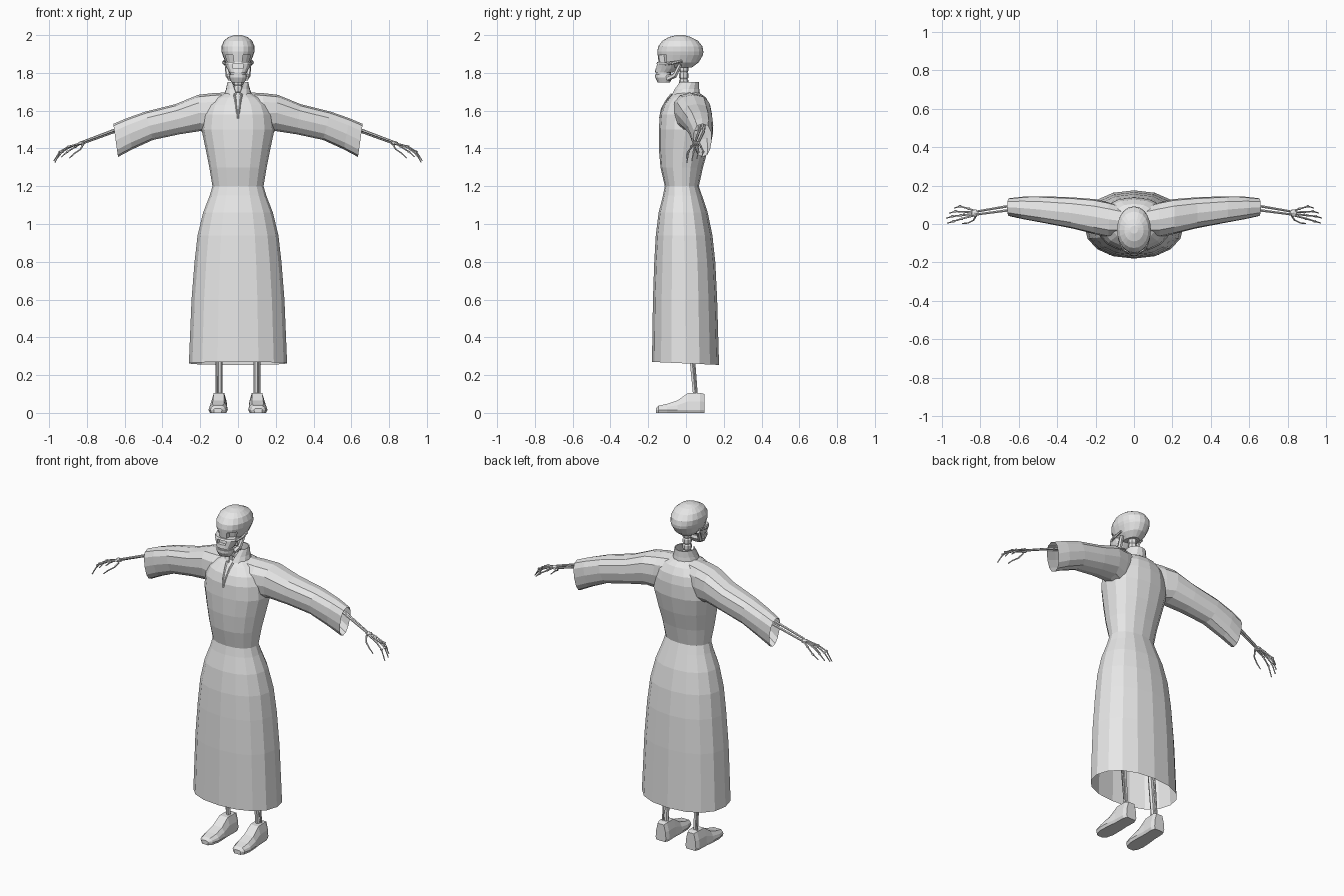
import bpy, bmesh, math
from mathutils import Vector

grey = bpy.data.materials.new("plain grey")
grey.diffuse_color = (0.8, 0.8, 0.8, 1)


def finish(bm, name, thickness=0):
    bmesh.ops.recalc_face_normals(bm, faces=bm.faces)
    me = bpy.data.meshes.new(name)
    bm.to_mesh(me)
    bm.free()
    me.materials.append(grey)
    ob = bpy.data.objects.new(name, me)
    bpy.context.collection.objects.link(ob)
    if thickness:
        mod = ob.modifiers.new("thickness", 'SOLIDIFY')
        mod.thickness = thickness
    return ob


def ring(z, hw, yf, yb, n=16, p=2.2, start=0.0):
    """Rounded outline at height z, from the centre front around."""
    pts = []
    for i in range(n):
        a = start + (2 * math.pi - 2 * start) * i / ((n - 1) if start else n)
        s, c = math.sin(a), math.cos(a)
        x = hw * math.copysign(abs(s) ** (2 / p), s)
        y = (yf + yb) / 2 - (yb - yf) / 2 * math.copysign(abs(c) ** (2 / p), c)
        pts.append(Vector((x, y, z)))
    return pts


def loft(bm, rings, closed=True, caps=False):
    vs = [[bm.verts.new(p) for p in r] for r in rings]
    n = len(vs[0])
    for a, b in zip(vs, vs[1:]):
        for i in range(n if closed else n - 1):
            j = (i + 1) % n
            bm.faces.new((a[i], a[j], b[j], b[i]))
    if caps:
        bm.faces.new(vs[0])
        bm.faces.new(vs[-1])


def rod(bm, pts, r0, r1=None, n=6):
    """Tapered bone along a few points."""
    pts = [Vector(p) for p in pts]
    r1 = r0 if r1 is None else r1
    rings = []
    for i, p in enumerate(pts):
        d = (pts[min(i + 1, len(pts) - 1)] - pts[max(i - 1, 0)]).normalized()
        u = d.cross(Vector((0, 1, 0.01))).normalized()
        v = d.cross(u)
        r = r0 + (r1 - r0) * i / (len(pts) - 1)
        rings.append([p + r * (u * math.cos(2 * math.pi * k / n) +
                               v * math.sin(2 * math.pi * k / n)) for k in range(n)])
    loft(bm, rings, caps=True)


def hollow(bm, test, inset, depth):
    """Sink the front faces that pass the test."""
    faces = [f for f in bm.faces if test(f.calc_center_median())]
    bmesh.ops.inset_region(bm, faces=faces, thickness=inset)
    for v in {v for f in faces for v in f.verts}:
        v.co.y += depth


# Robe body: skirt, waist and chest, open at hem and neck
body = [(0.27, 0.26, -0.18, 0.175), (0.60, 0.246, -0.175, 0.165),
        (0.80, 0.23, -0.168, 0.155), (0.94, 0.214, -0.16, 0.14),
        (1.06, 0.185, -0.145, 0.115), (1.15, 0.15, -0.122, 0.085),
        (1.20, 0.135, -0.112, 0.068), (1.30, 0.152, -0.135, 0.09),
        (1.40, 0.172, -0.144, 0.118), (1.50, 0.193, -0.144, 0.138),
        (1.58, 0.185, -0.138, 0.138), (1.63, 0.165, -0.12, 0.128),
        (1.67, 0.12, -0.088, 0.105), (1.695, 0.065, -0.06, 0.07)]
rings = [ring(*b) for b in body]
for p in rings[0]:
    p.z -= 0.045 * (p.y + 0.18)
bm = bmesh.new()
loft(bm, rings)
finish(bm, "robe_body")

# Standing collar with a V opening
bm = bmesh.new()
loft(bm, [ring(1.68, 0.076, -0.078, 0.075, 13, 2, 0.1),
          ring(1.715, 0.064, -0.062, 0.07, 13, 2, 0.3),
          ring(1.752, 0.056, -0.042, 0.068, 13, 2, 0.6)], closed=False)
finish(bm, "collar", 0.006)

# Neck slit edges on the chest
bm = bmesh.new()
for s in (-1, 1):
    rod(bm, [(s * 0.02, -0.076, 1.688), (s * 0.014, -0.1, 1.66),
             (s * 0.008, -0.129, 1.61), (s * 0.002, -0.14, 1.56)], 0.006, 0.003, 4)
finish(bm, "neck_slit")

# Sleeve sections: top x, top z, bottom x, bottom z, front y, back y
sleeve = [(0.05, 1.697, 0.10, 1.47, -0.07, 0.10), (0.13, 1.693, 0.15, 1.48, -0.075, 0.122),
          (0.21, 1.684, 0.20, 1.492, -0.06, 0.137), (0.33, 1.635, 0.31, 1.475, -0.03, 0.145),
          (0.49, 1.595, 0.45, 1.445, 0.0, 0.15), (0.59, 1.56, 0.56, 1.395, 0.02, 0.147),
          (0.66, 1.53, 0.635, 1.355, 0.037, 0.138)]


def sleeve_ring(s, xt, zt, xb, zb, yf, yb, n=12):
    out = []
    for q in ring(0, 1, -1, 1, n, 2.4):
        t = (1 + q.x) / 2
        # the lower edge is narrower than the top
        w = (yb - yf) / 2 * q.y * (0.85 + 0.15 * t)
        out.append(Vector((s * (xb + (xt - xb) * t), (yf + yb) / 2 + w, zb + (zt - zb) * t)))
    return out


for s, side in ((-1, "right"), (1, "left")):
    bm = bmesh.new()
    loft(bm, [sleeve_ring(s, *q) for q in sleeve])
    finish(bm, side + "_sleeve")

    # Forearm bones
    bm = bmesh.new()
    for dy, dz in ((-0.011, 0.004), (0.011, -0.004)):
        rod(bm, [(s * 0.45, 0.088 + dy, 1.55 + dz), (s * 0.65, 0.083 + dy, 1.495 + dz),
                 (s * 0.82, 0.057 + dy * 0.7, 1.432 + dz)], 0.009, 0.006)
    finish(bm, side + "_forearm")

    # Hand: wrist, four fingers and thumb
    bm = bmesh.new()
    wrist = bmesh.ops.create_icosphere(bm, subdivisions=1, radius=0.018)["verts"]
    for v in wrist:
        v.co = Vector((s * 0.828 + v.co.x * 1.2, 0.057 + v.co.y * 1.2, 1.428 + v.co.z * 0.7))
    for i, reach in enumerate((0.97, 0.975, 0.96, 0.935)):
        y, k = 0.005 + 0.026 * i, reach - 0.97
        path = [(s * 0.83, 0.045 + 0.008 * i, 1.428), (s * (0.895 + k), 0.028 + 0.017 * i, 1.41),
                (s * (0.94 + k), y + 0.009, 1.382), (s * reach, y, 1.325 + 0.01 * i)]
        rod(bm, path, 0.0055, 0.003, 5)
        for q in path[1:3]:
            rod(bm, [(q[0] - s * 0.005, q[1], q[2] + 0.002),
                     (q[0] + s * 0.005, q[1], q[2] - 0.002)], 0.0065, n=5)
    rod(bm, [(s * 0.82, 0.045, 1.42), (s * 0.835, 0.02, 1.395),
             (s * 0.865, 0.005, 1.375), (s * 0.893, 0.003, 1.348)], 0.005, 0.003, 5)
    finish(bm, side + "_hand")

    # Shin bones rising inside the skirt
    bm = bmesh.new()
    rod(bm, [(s * 0.096, 0.052, 0.06), (s * 0.096, 0.03, 0.30), (s * 0.096, 0.012, 0.52)], 0.013, 0.016)
    rod(bm, [(s * 0.113, 0.06, 0.06), (s * 0.113, 0.042, 0.30), (s * 0.113, 0.025, 0.50)], 0.006)
    finish(bm, side + "_shin")

    # Shoe lofted from toe to heel
    bm = bmesh.new()
    rings = []
    for y, hw, top in ((-0.16, 0.022, 0.024), (-0.145, 0.04, 0.038), (-0.10, 0.051, 0.048),
                       (-0.045, 0.049, 0.066), (0.01, 0.044, 0.105), (0.075, 0.044, 0.106),
                       (0.097, 0.034, 0.10)):
        half = [(0.85 * hw, 0), (hw, 0.016), (0.9 * hw, 0.016 + (top - 0.016) * 0.5), (0.6 * hw, top)]
        outline = half + [(-x, z) for x, z in reversed(half)]
        rings.append([Vector((s * (0.102 - 0.03 * y) + x, y, z)) for x, z in outline])
    loft(bm, rings, caps=True)
    finish(bm, side + "_shoe")

# Cranium with sunken eye sockets
skull = [(1.828, 0.04, -0.10, 0.03), (1.856, 0.067, -0.145, 0.068), (1.895, 0.082, -0.15, 0.09),
         (1.912, 0.087, -0.152, 0.092), (1.94, 0.088, -0.147, 0.087), (1.97, 0.075, -0.125, 0.064),
         (1.99, 0.05, -0.09, 0.025), (2.0, 0.02, -0.05, -0.01)]
bm = bmesh.new()
loft(bm, [ring(*q, 20, 2.1) for q in skull], caps=True)
hollow(bm, lambda c: 1.858 < c.z < 1.89 and c.y < -0.08 and 0.018 < abs(c.x) < 0.064, 0.004, 0.028)
finish(bm, "cranium")

# Upper jaw with nose hollow
face = [(1.858, 0.064, -0.152, -0.05), (1.848, 0.07, -0.157, -0.045), (1.824, 0.058, -0.161, -0.05),
        (1.802, 0.046, -0.165, -0.07)]
bm = bmesh.new()
loft(bm, [ring(*q, 16, 2.3) for q in face], caps=True)
hollow(bm, lambda c: 1.826 < c.z < 1.847 and c.y < -0.12 and abs(c.x) < 0.02, 0.004, 0.02)
finish(bm, "upper_jaw")

# Teeth between the jaws
bm = bmesh.new()
loft(bm, [ring(1.806, 0.041, -0.158, -0.08), ring(1.785, 0.041, -0.156, -0.08)], caps=True)
finish(bm, "teeth")

# Lower jaw with hinge arms and cheek arches
bm = bmesh.new()
loft(bm, [ring(*q, 14, 2.4) for q in ((1.792, 0.047, -0.163, -0.075), (1.775, 0.047, -0.163, -0.07),
                                      (1.75, 0.036, -0.15, -0.085))], caps=True)
for s in (-1, 1):
    rod(bm, [(s * 0.04, -0.10, 1.772), (s * 0.052, -0.06, 1.785), (s * 0.06, -0.03, 1.845)], 0.016, 0.011)
    rod(bm, [(s * 0.062, -0.115, 1.848), (s * 0.076, -0.075, 1.852), (s * 0.074, -0.02, 1.862)], 0.009, 0.007)
finish(bm, "lower_jaw")

# Neck vertebrae
bm = bmesh.new()
for i in range(5):
    z = 1.66 + 0.036 * i
    loft(bm, [ring(z + dz, w, -0.012 - w, -0.012 + w, 8, 2) for dz, w in
              ((0, 0.02), (0.008, 0.025), (0.028, 0.025), (0.036, 0.02))], caps=True)
finish(bm, "neck")
